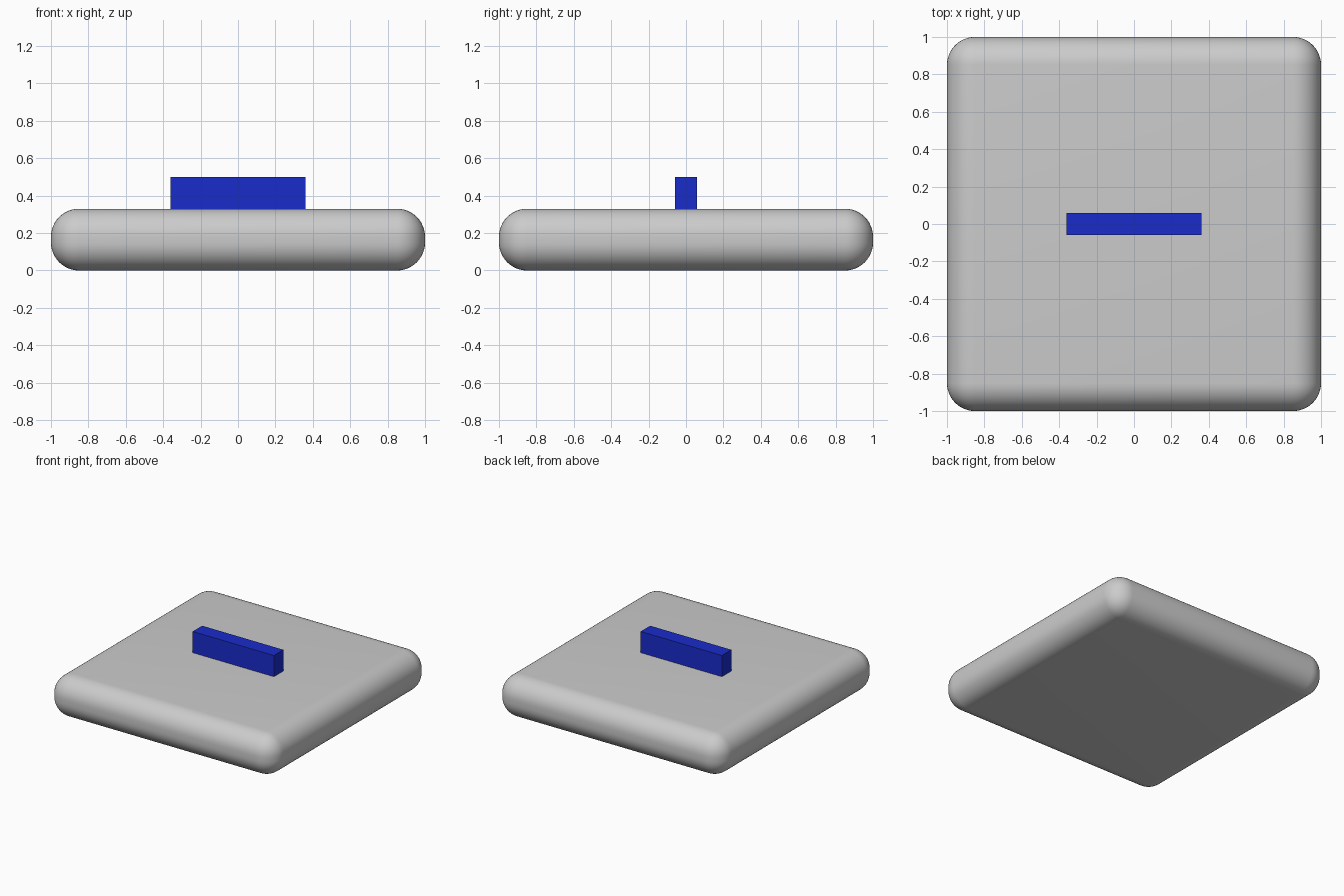
import bpy

if "Cube" in bpy.data.objects:
    bpy.data.objects.remove(bpy.data.objects["Cube"])


def box(name, size, z_min, bevel=0.0):
    bpy.ops.mesh.primitive_cube_add(size=1, location=(0, 0, z_min + size[2] / 2))
    ob = bpy.context.object
    ob.name = name
    ob.scale = size
    bpy.ops.object.transform_apply(location=False, rotation=False, scale=True)
    if bevel:
        mod = ob.modifiers.new("rounding", 'BEVEL')
        mod.width = bevel
        mod.segments = 12
        bpy.ops.object.modifier_apply(modifier=mod.name)
        bpy.ops.object.shade_smooth_by_angle()
    return ob


# Rounded square slab
box("slab", (2.0, 2.0, 0.33), 0.0, bevel=0.15)

# Blue bar standing on the slab
bar = box("bar", (0.72, 0.12, 0.18), 0.32)
blue = bpy.data.materials.new("blue")
blue.diffuse_color = (0.01, 0.025, 0.6, 1)
blue.use_nodes = True
blue.node_tree.nodes["Principled BSDF"].inputs["Base Color"].default_value = blue.diffuse_color
bar.data.materials.append(blue)
